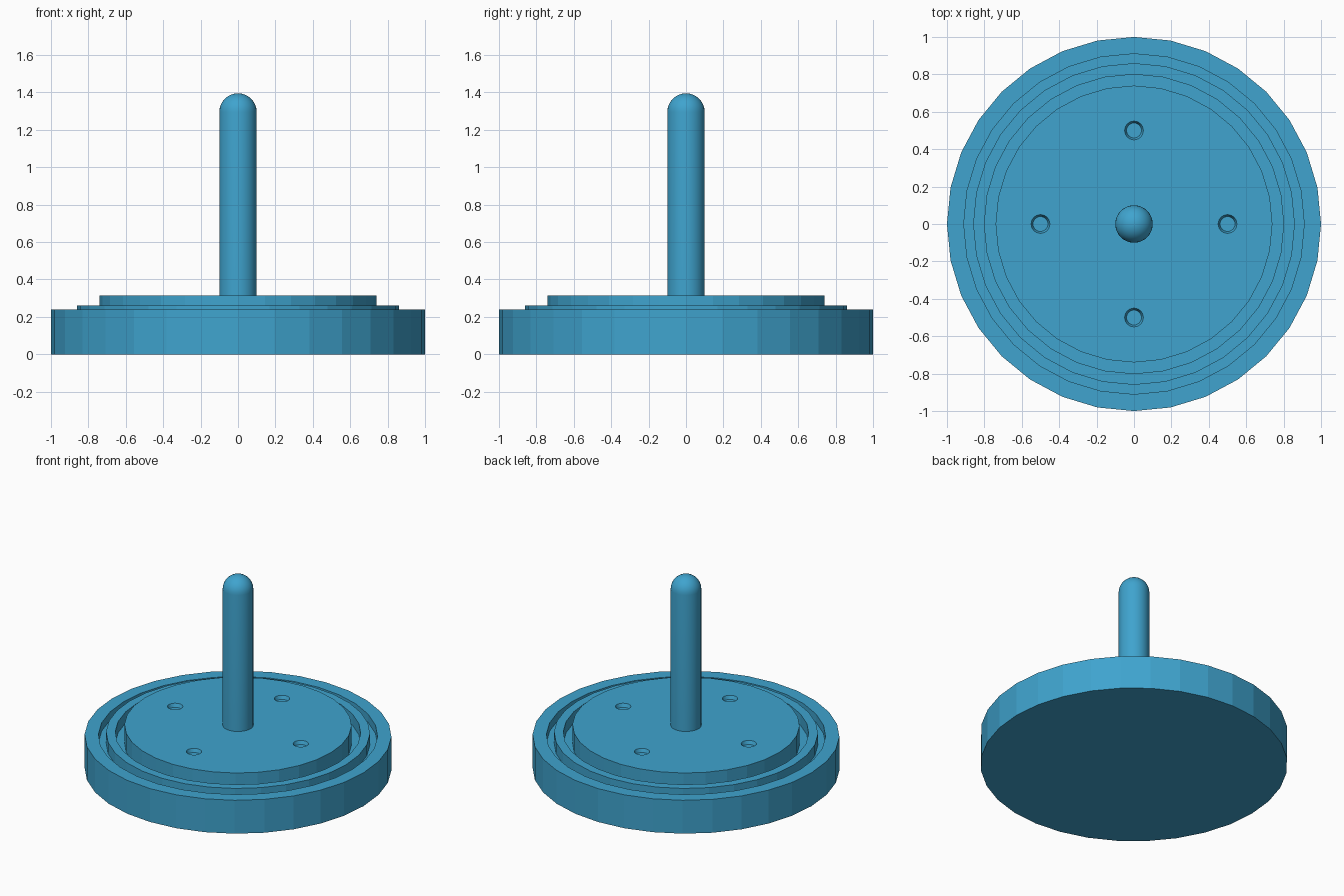
import bpy, bmesh, math

if "Cube" in bpy.data.objects:
    bpy.data.objects.remove(bpy.data.objects["Cube"])

SEG = 32


def lathe(name, profile, seg=SEG, loc=(0, 0, 0), smooth=False):
    """Revolve an (r, z) profile around z; r = 0 points become poles."""
    bm = bmesh.new()
    rings = []
    for r, z in profile:
        if r == 0:
            rings.append([bm.verts.new((0, 0, z))] * seg)
        else:
            rings.append([bm.verts.new((r * math.cos(2 * math.pi * i / seg),
                                        r * math.sin(2 * math.pi * i / seg), z))
                          for i in range(seg)])
    for a, b in zip(rings, rings[1:]):
        for i in range(seg):
            j = (i + 1) % seg
            bm.faces.new(list(dict.fromkeys((a[i], a[j], b[j], b[i]))))
    bmesh.ops.recalc_face_normals(bm, faces=bm.faces)
    me = bpy.data.meshes.new(name)
    bm.to_mesh(me)
    bm.free()
    me.materials.append(blue)
    ob = bpy.data.objects.new(name, me)
    ob.location = loc
    bpy.context.collection.objects.link(ob)
    if smooth:
        me.shade_smooth()
    return ob


blue = bpy.data.materials.new("blue")
blue.diffuse_color = (0.05, 0.37, 0.62, 1)
blue.use_nodes = True
blue.node_tree.nodes["Principled BSDF"].inputs["Base Color"].default_value = blue.diffuse_color

# Stepped base with two ring grooves
FLOOR = 0.18
base = lathe("base", [(0, 0), (1, 0), (1, 0.24), (0.91, 0.24), (0.91, FLOOR),
                      (0.86, FLOOR), (0.86, 0.26), (0.80, 0.26), (0.80, FLOOR),
                      (0.74, FLOOR), (0.74, 0.315), (0, 0.315)])

# Four shallow tapered recesses in the top plate
for k in range(4):
    a = k * math.pi / 2
    pos = (0.5 * math.cos(a), 0.5 * math.sin(a), 0)
    cutter = lathe(f"recess_cutter_{k + 1}",
                   [(0, 0.29), (0.04, 0.29), (0.05, 0.315), (0.05, 0.36), (0, 0.36)], loc=pos)
    cutter.hide_render = True
    cutter.hide_set(True)
    mod = base.modifiers.new(f"recess_{k + 1}", 'BOOLEAN')
    mod.operation = 'DIFFERENCE'
    mod.solver = 'EXACT'
    mod.object = cutter

# Round-ended spindle
R, TOP = 0.1, 1.395
dome = [(R * math.cos(t * math.pi / 16), TOP - R + R * math.sin(t * math.pi / 16))
        for t in range(8)]
lathe("spindle", [(0, 0.25), (R, 0.25)] + dome + [(0, TOP)], smooth=True)
sp = bpy.data.objects["spindle"]
bpy.context.view_layer.objects.active = sp
sp.select_set(True)
bpy.ops.object.shade_smooth_by_angle(angle=math.radians(40))
